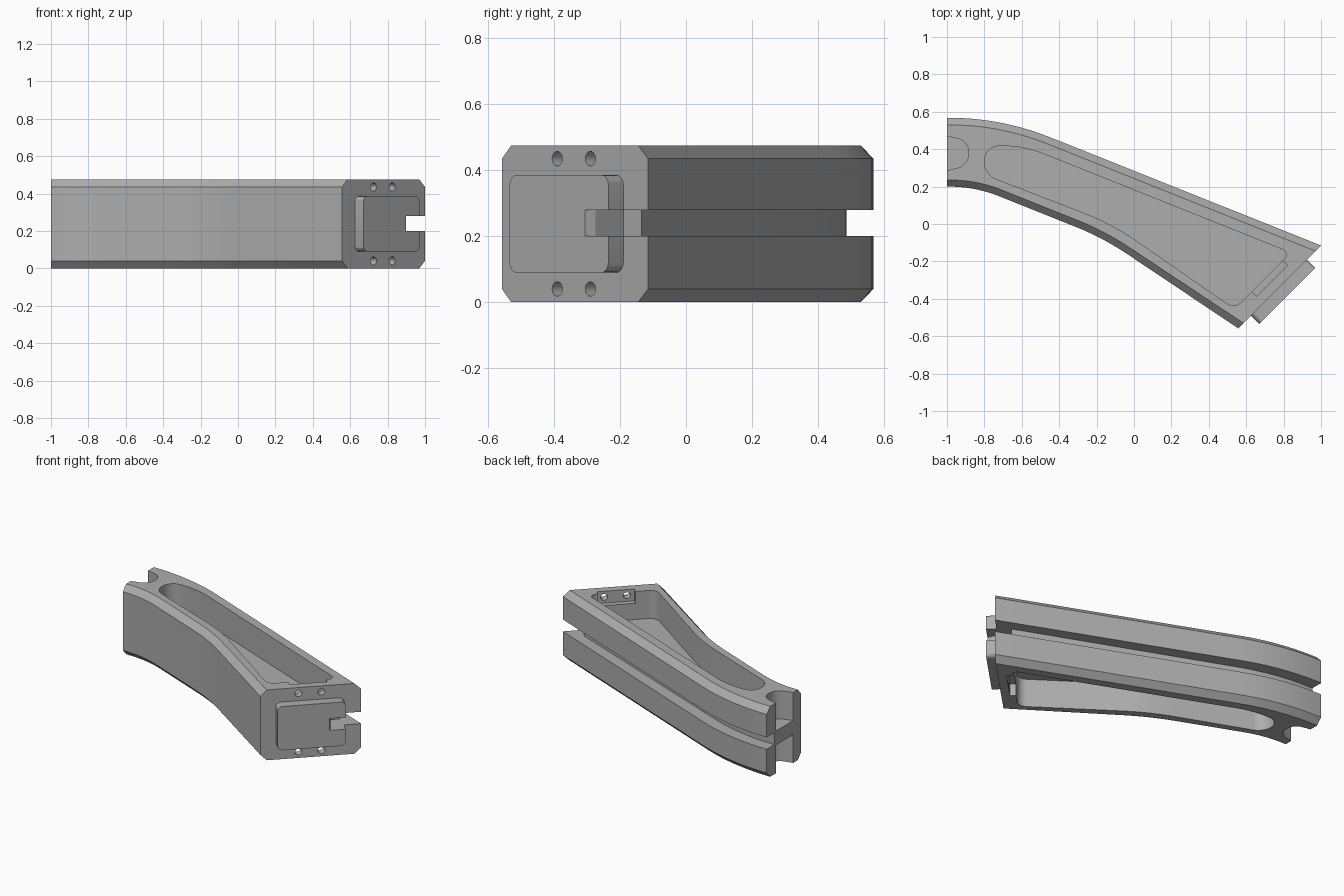
import bpy, bmesh, math
from mathutils import Vector, Matrix

if "Cube" in bpy.data.objects:
    bpy.data.objects.remove(bpy.data.objects["Cube"], do_unlink=True)

grey = bpy.data.materials.new("satin_grey")
grey.use_nodes = True
grey.diffuse_color = (0.42, 0.42, 0.42, 1)
grey.node_tree.nodes["Principled BSDF"].inputs["Base Color"].default_value = grey.diffuse_color

HEIGHT = 0.475
WEB = (0.19, 0.285)      # middle floor shared by the upper and lower pockets
GROOVE = (0.2, 0.28)


def rounded(points, steps=10):
    """Counter-clockwise polygon whose corners (x, y, trim) become circular arcs."""
    out = []
    for i, p in enumerate(points):
        c = Vector(p[:2])
        if len(p) < 3:
            out.append(c)
            continue
        a = (Vector(points[i - 1][:2]) - c).normalized()
        b = (Vector(points[(i + 1) % len(points)][:2]) - c).normalized()
        w = math.sin(a.angle(b) / 2)
        for k in range(steps + 1):
            t = k / steps
            q0, q1, q2 = (1 - t) ** 2, 2 * t * (1 - t) * w, t * t
            out.append(c + (a * q0 + b * q2) * p[2] / (q0 + q1 + q2))
    # arcs that touch share a point: keep one of each pair
    return [p for i, p in enumerate(out) if (p - out[i - 1]).length > 0.0005]


def loft(name, layers, matrix=Matrix()):
    """Solid through a rising stack of matching outlines: (height, outline)."""
    bm = bmesh.new()
    rings = [[bm.verts.new(matrix @ Vector((p.x, p.y, z))) for p in pts] for z, pts in layers]
    bm.faces.new(rings[0][::-1])
    bm.faces.new(rings[-1])
    for low, high in zip(rings, rings[1:]):
        for i in range(len(low)):
            bm.faces.new((low[i - 1], low[i], high[i], high[i - 1]))
    bm.normal_update()
    mesh = bpy.data.meshes.new(name)
    bm.to_mesh(mesh)
    bm.free()
    mesh.materials.append(grey)
    obj = bpy.data.objects.new(name, mesh)
    bpy.context.collection.objects.link(obj)
    return obj


def prism(name, pts, z0, z1, matrix=Matrix()):
    return loft(name, [(z0, pts), (z1, pts)], matrix)


def boolean(obj, tool, operation="DIFFERENCE"):
    mod = obj.modifiers.new("cut", "BOOLEAN")
    mod.operation, mod.solver, mod.object = operation, "EXACT", tool
    bpy.context.view_layer.update()
    bpy.context.view_layer.objects.active = obj
    bpy.ops.object.modifier_apply(modifier=mod.name)
    bpy.data.objects.remove(tool, do_unlink=True)


def rect(cx, cy, hx, hy, *trim):
    return [(cx + sx * hx, cy + sy * hy, *trim) for sx, sy in ((-1, -1), (1, -1), (1, 1), (-1, 1))]


# Frame on the slanted end face: x along the face, y up, z outward
s = math.sqrt(0.5)
end = Matrix(((s, 0, s, 0.775), (s, 0, -s, -0.34), (0, 1, 0, 0), (0, 0, 0, 1)))

# Curved body with chamfered long edges
full = rounded([(-1, 0.2), (-0.85, 0.2, 0.14), (-0.167, -0.073, 0.16), (0.557, -0.558),
                (1, -0.115), (-0.71, 0.568, 0.28), (-1, 0.568)])
inset = rounded([(-1, 0.235), (-0.84, 0.235, 0.14), (-0.157, -0.038, 0.16), (0.585, -0.53),
                 (0.97, -0.145), (-0.717, 0.53, 0.27), (-1, 0.53)])
body = loft("curved_body", [(0, inset), (0.04, full), (HEIGHT - 0.04, full), (HEIGHT, inset)])

# Plug standing out of the end face
plug = prism("end_plug", rounded(rect(0, HEIGHT / 2, 0.212, 0.148, 0.03), 4), -0.02, 0.064, end)
boolean(body, plug, "UNION")

# Long pockets and end notches, above and below the web
pocket = rounded([(-0.8, 0.265, 0.068), (-0.12, 0.002, 0.16), (0.537, -0.453, 0.05),
                  (0.837, -0.153, 0.045), (-0.59, 0.417, 0.11), (-0.8, 0.417, 0.08)])
notch = rounded([(-1.1, 0.26), (-0.885, 0.315, 0.06), (-0.885, 0.445, 0.06), (-1.1, 0.49)])
for low, high in ((-0.1, WEB[0]), (WEB[1], HEIGHT + 0.1)):
    for outline in (pocket, notch):
        boolean(body, prism("pocket_cutter", outline, low, high))

# Flat seats in the pocket end wall, with two screw holes each
for z, centre in ((HEIGHT - 0.04, HEIGHT), (0.04, 0)):
    boolean(body, prism("seat_cutter", rounded(rect(0, centre, 0.117, 0.08)), -0.12, -0.053, end))
    for x in (-0.071, 0.071):
        hole = rounded(rect(x, z, 0.022, 0.022, 0.022), 6)
        boolean(body, prism("hole_cutter", hole, -0.15, 0.05, end))

# Groove along the outer side, opening into the plug
groove = rounded([(-1.1, 0.486), (-0.73, 0.486, 0.26), (0.855, -0.135), (0.8, -0.19),
                  (0.885, -0.275), (0.9, -0.31), (1.2, -0.31), (1.2, 0.9), (-1.1, 0.9)])
boolean(body, prism("groove_cutter", groove, *GROOVE))

# Smooth curves, crisp edges
bpy.ops.object.select_all(action="DESELECT")
body.select_set(True)
bpy.context.view_layer.objects.active = body
bpy.ops.object.shade_smooth_by_angle(angle=math.radians(20))
